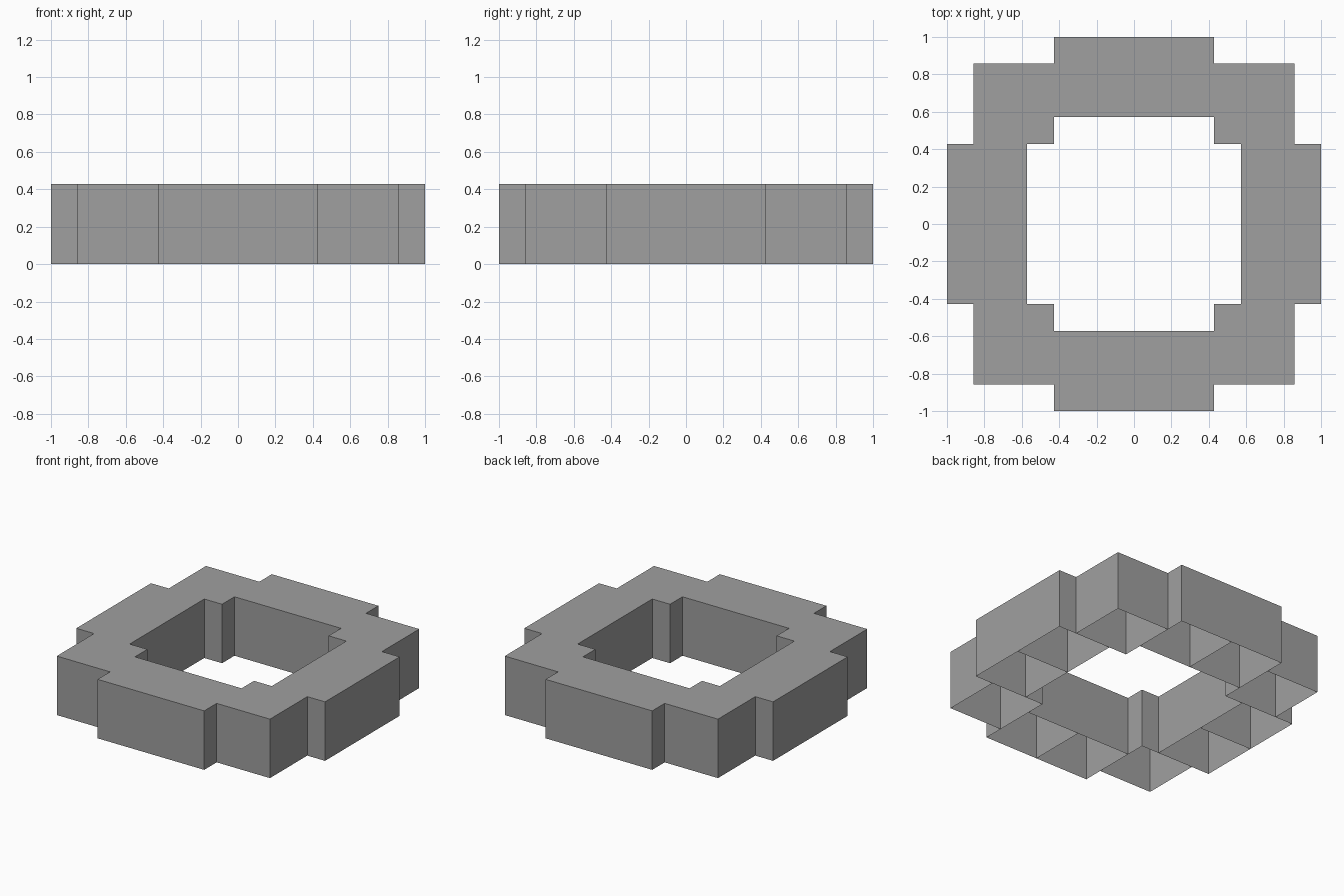
import bpy
import bmesh
from mathutils import Matrix, Vector

cube = bpy.data.objects.get("Cube")
if cube:
    bpy.data.objects.remove(cube, do_unlink=True)

UNIT = 1 / 7          # layout step
CELL = 3 * UNIT       # edge of one block

# Single grey material
grey = bpy.data.materials.new("plain grey")
grey.use_nodes = True
colour = (0.35, 0.35, 0.35, 1)
grey.diffuse_color = colour
grey.node_tree.nodes["Principled BSDF"].inputs["Base Color"].default_value = colour


def hollow_block(name, x, y):
    """Thin-walled block, open underneath, standing on the ground."""
    bm = bmesh.new()
    bmesh.ops.create_cube(bm, size=CELL)
    floor = [f for f in bm.faces if f.normal.z < -0.5]
    bmesh.ops.delete(bm, geom=floor, context='FACES_ONLY')
    mesh = bpy.data.meshes.new(name)
    bm.to_mesh(mesh)
    bm.free()
    mesh.materials.append(grey)
    obj = bpy.data.objects.new(name, mesh)
    obj.location = (x, y, CELL / 2)
    bpy.context.collection.objects.link(obj)


# Each quarter turn has two side blocks and one corner block
layout = {
    "side_block_a": Vector((-1.5, -5.5)),
    "side_block_b": Vector((1.5, -5.5)),
    "corner_block": Vector((4.5, -4.5)),
}
for turn, side in enumerate(("front", "left", "back", "right")):
    quarter = Matrix(((0, -1), (1, 0)))
    for part, spot in layout.items():
        pos = spot * UNIT
        for _ in range(turn):
            pos = quarter @ pos
        hollow_block(f"{side}_{part}", pos.x, pos.y)
